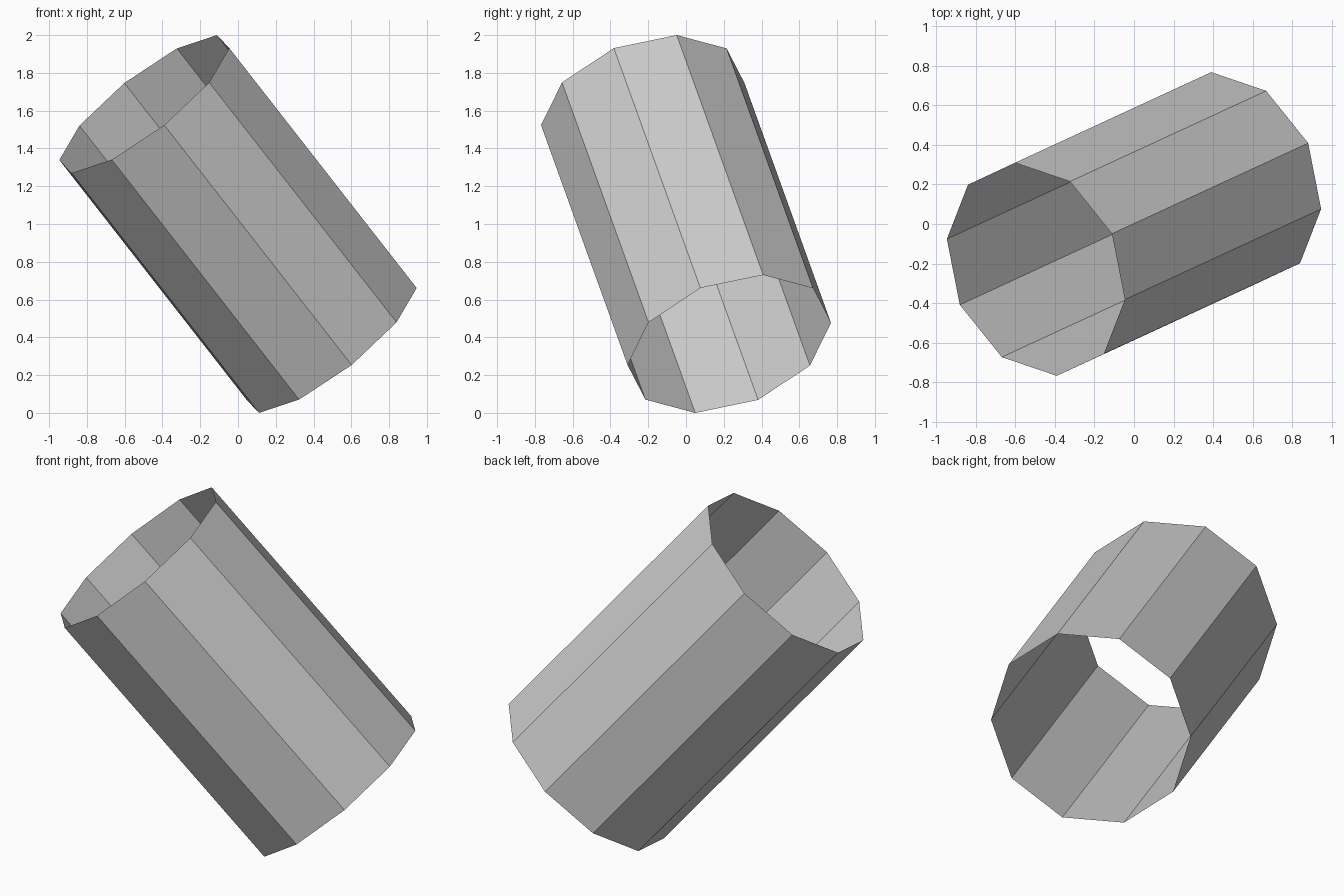
import bpy, bmesh
from math import cos, sin, tau
from mathutils import Vector, Matrix

cube = bpy.data.objects.get("Cube")
if cube:
    bpy.data.objects.remove(cube, do_unlink=True)

SIDES, RADIUS = 10, 0.56
top_centre = Vector((-0.496, -0.229, 0.635))  # relative to the tube's middle
middle = Vector((0, 0, 1))

# Tilted frame: z runs along the tube, x points at the highest corner
axis_z = top_centre.normalized()
axis_y = axis_z.cross(Vector((0.385, 0.18, 0.365))).normalized()
axis_x = axis_y.cross(axis_z)
frame = Matrix((axis_x, axis_y, axis_z)).transposed()

# Plain grey surface
grey = bpy.data.materials.new("plain_grey")
grey.use_nodes = True
colour = (0.6, 0.6, 0.6, 1)
grey.diffuse_color = colour
grey.node_tree.nodes["Principled BSDF"].inputs["Base Color"].default_value = colour

# Thin open tube with flat sides and no end caps
bm = bmesh.new()


def ring(height):
    return [bm.verts.new(middle + frame @ Vector((RADIUS * cos(tau * i / SIDES),
                                                  RADIUS * sin(tau * i / SIDES), height)))
            for i in range(SIDES)]


half = top_centre.length
lower, upper = ring(-half), ring(half)
for i in range(SIDES):
    j = (i + 1) % SIDES
    bm.faces.new((lower[i], lower[j], upper[j], upper[i]))

mesh = bpy.data.meshes.new("open_tube")
bm.to_mesh(mesh)
bm.free()
mesh.materials.append(grey)
tube = bpy.data.objects.new("open_tube", mesh)
bpy.context.collection.objects.link(tube)
